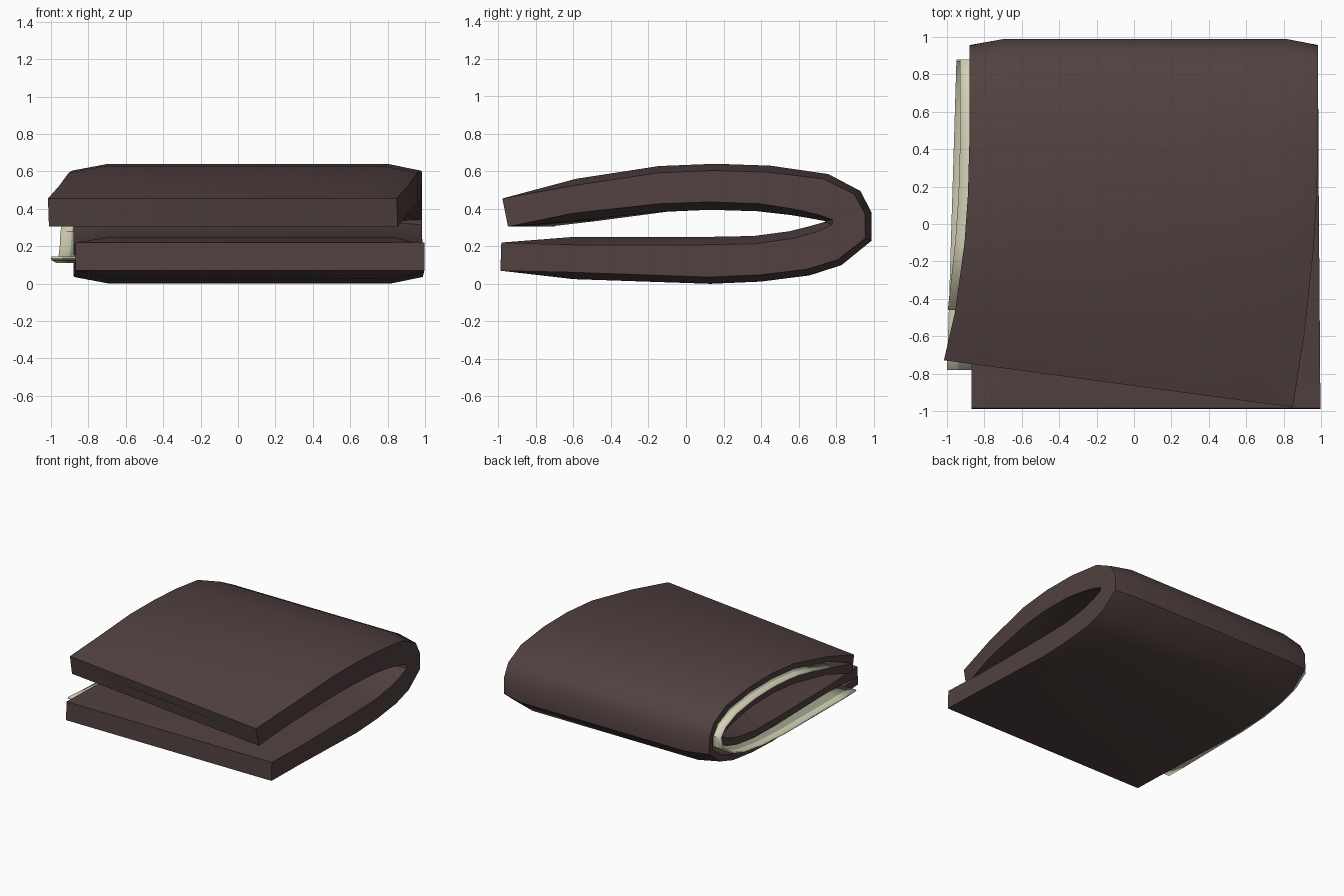
import bpy, bmesh
from mathutils import Vector

if "Cube" in bpy.data.objects:
    bpy.data.objects.remove(bpy.data.objects["Cube"])


def material(name, rgb):
    m = bpy.data.materials.new(name)
    m.diffuse_color = (*rgb, 1)
    m.use_nodes = True
    m.node_tree.nodes["Principled BSDF"].inputs["Base Color"].default_value = m.diffuse_color
    return m


LEATHER = material("dark brown leather", (0.082, 0.053, 0.051))
CREAM = material("cream paper", (0.66, 0.64, 0.47))
GREEN = material("grey green print", (0.36, 0.39, 0.28))

# folded profile, (outer y, z, inner y, z) from lower lip round the fold to upper lip
PROFILE = [
    (-0.99, 0.07, -0.985, 0.22), (-0.60, 0.025, -0.60, 0.25), (0.13, 0.0, 0.10, 0.25),
    (0.40, 0.012, 0.36, 0.255), (0.66, 0.045, 0.55, 0.28), (0.83, 0.10, 0.67, 0.31),
    (0.99, 0.23, 0.74, 0.33), (0.99, 0.38, 0.74, 0.335), (0.93, 0.495, 0.67, 0.348),
    (0.76, 0.585, 0.55, 0.368), (0.45, 0.63, 0.38, 0.387), (0.15, 0.64, 0.12, 0.395),
    (-0.15, 0.628, -0.14, 0.385), (-0.60, 0.56, -0.60, 0.335), (-0.98, 0.455, -0.95, 0.305)]
N = len(PROFILE)
LEFT, RIGHT = -0.88, 0.985


def skew(i, x, y, z):
    """Upper flap is swung sideways; lower flap drifts slightly."""
    if i >= 7:
        t = max(0, (0.5 - y) / 1.5) ** 2
        return Vector((x - 0.14 * t, y + 0.138 * (0.99 - x) * t, z))
    return Vector((x + 0.012 * max(0, (0.5 - y) / 1.5), y, z))


def section(i, f, end):
    """Point across the thickness (0 outer, 1 inner), pinched at the open ends."""
    oy, oz, iy, iz = PROFILE[i]
    o, n = Vector((oy, oz)), Vector((iy, iz))
    if end and 0 < i < N - 1:
        d = (n - o).normalized()
        o, n = o + d * 0.036, n - d * 0.042
    return o.lerp(n, f)


def row(bm, f, x, end):
    out = []
    for i in range(N):
        g = f
        if i in (0, N - 1) and 0 < f < 1:
            g = 0.47                      # pocket closes at the lips
        y, z = section(i, g, end)
        out.append(bm.verts.new(skew(i, x, y, z)))
    return out


def bridge(bm, a, b, mat=0):
    for i in range(len(a) - 1):
        bm.faces.new((a[i], a[i + 1], b[i + 1], b[i])).material_index = mat


def finish(bm, name, mats):
    bmesh.ops.remove_doubles(bm, verts=bm.verts, dist=0.0005)
    bmesh.ops.recalc_face_normals(bm, faces=bm.faces)
    me = bpy.data.meshes.new(name)
    bm.to_mesh(me)
    bm.free()
    for m in mats:
        me.materials.append(m)
    ob = bpy.data.objects.new(name, me)
    bpy.context.collection.objects.link(ob)
    bpy.context.view_layer.objects.active = ob
    ob.select_set(True)
    bpy.ops.object.shade_smooth_by_angle(angle=0.6)
    ob.select_set(False)
    return ob


# leather wallet shell
bm = bmesh.new()
cols = [(LEFT, True), (-0.69, False), (0.81, False), (RIGHT, True)]
outer = [row(bm, 0, x, e) for x, e in cols]
inner = [row(bm, 1, x, e) for x, e in cols]
for k in range(3):
    bridge(bm, outer[k], outer[k + 1])
    bridge(bm, inner[k], inner[k + 1])
    for i in (0, N - 1):
        bm.faces.new((outer[k][i], outer[k + 1][i], inner[k + 1][i], inner[k][i]))
bridge(bm, outer[3], inner[3])
# note pocket, open on the left
pa, pb = row(bm, 0.27, LEFT, True), row(bm, 0.66, LEFT, True)
qa, qb = row(bm, 0.27, 0.6, True), row(bm, 0.66, 0.6, True)
bridge(bm, outer[0], pa)
bridge(bm, pb, inner[0])
bridge(bm, pa, qa)
bridge(bm, pb, qb)
bridge(bm, qa, qb)
finish(bm, "wallet_shell", [LEATHER])

# banknote folded inside the pocket
bm = bmesh.new()
strips = []
for inset in (0, 0.06, 1.4):
    pts = []
    for i in range(N):
        y, z = section(i, 0.47, True)
        if i == 0:
            y, z = -0.78, 0.138
        if i == N - 1:
            continue
        if i < 7:
            p = Vector((-0.976 + 0.0305 * y + inset, y, z))
        else:
            p = skew(i, -0.93 + inset, y, z)
            p.x = max(p.x, -0.995 + inset)
        pts.append(bm.verts.new(p))
    strips.append(pts)
bridge(bm, strips[0], strips[1], 0)
bridge(bm, strips[1], strips[2], 1)
note = finish(bm, "banknote", [CREAM, GREEN])
mod = note.modifiers.new("thickness", 'SOLIDIFY')
mod.thickness = 0.012
mod.offset = 0
